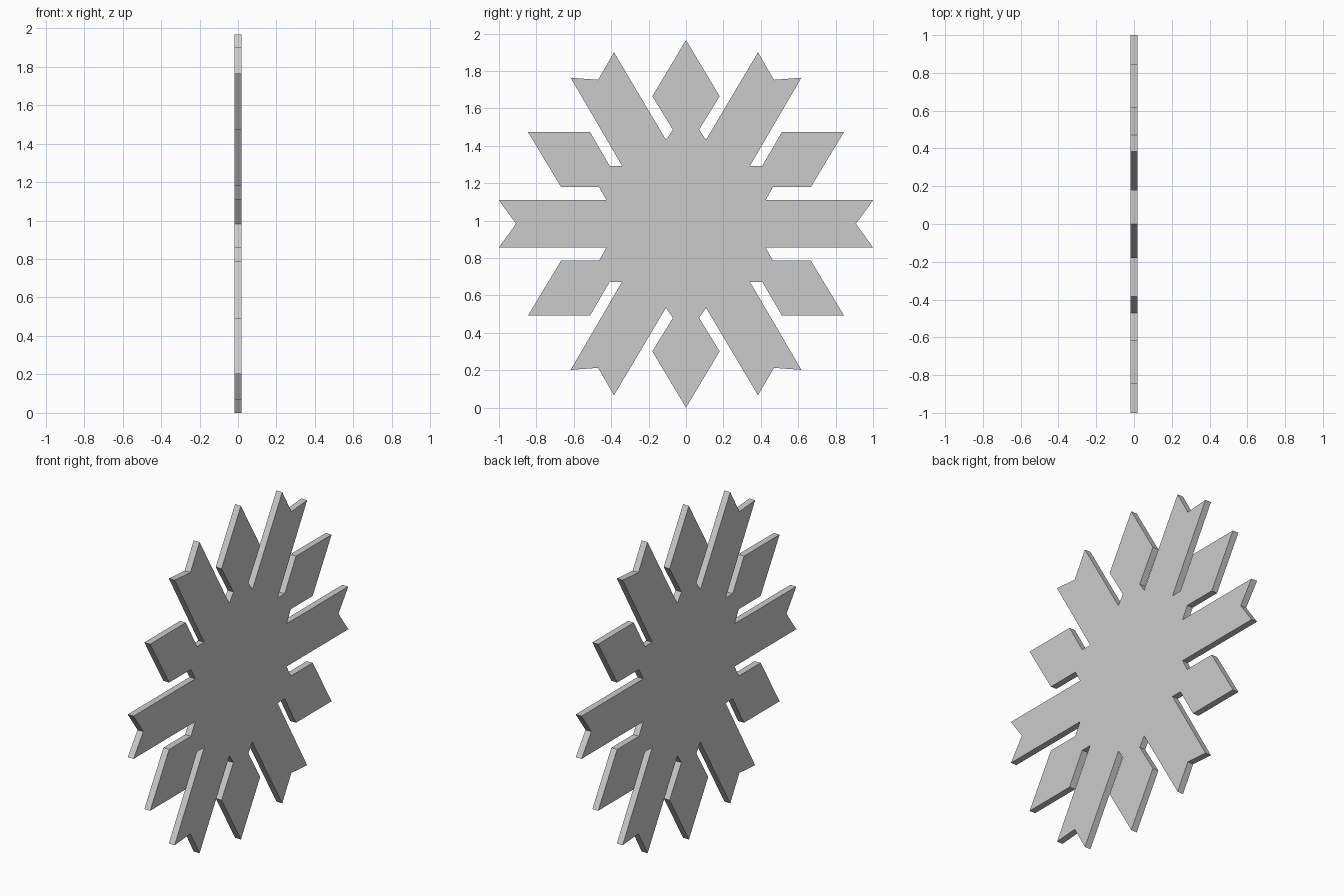
import bpy, bmesh

if "Cube" in bpy.data.objects:
    bpy.data.objects.remove(bpy.data.objects["Cube"])

CENTRE_Z = 0.983
HALF_THICK = 0.019

# Outline of one quarter (y, z from centre): side arm, leaf, slanted arm, top leaf
quarter = [
    (0.909, 0.0), (1.0, 0.126), (0.425, 0.126),
    (0.465, 0.197), (0.668, 0.197), (0.845, 0.491), (0.513, 0.491), (0.408, 0.31),
    (0.342, 0.31), (0.617, 0.781), (0.47, 0.77), (0.385, 0.917), (0.107, 0.449),
    (0.07, 0.503), (0.18, 0.682), (0.0, 0.983),
]

# Mirror the quarter across both axes, dropping the shared points
half = quarter + [(-y, z) for y, z in reversed(quarter[:-1])]
outline = half + [(y, -z) for y, z in reversed(half[1:-1])]

# Flat snowflake plate
bm = bmesh.new()
face = bm.faces.new([bm.verts.new((-HALF_THICK, y, z)) for y, z in outline])
extruded = bmesh.ops.extrude_face_region(bm, geom=[face])["geom"]
bmesh.ops.translate(bm, vec=(2 * HALF_THICK, 0, 0),
                    verts=[g for g in extruded if isinstance(g, bmesh.types.BMVert)])
# keep exactly one cap per side
if sum(len(f.verts) == len(outline) for f in bm.faces) < 2:
    bm.faces.new([v for v in bm.verts if v.co.x < 0])
bmesh.ops.recalc_face_normals(bm, faces=bm.faces)

mesh = bpy.data.meshes.new("snowflake")
bm.to_mesh(mesh)
bm.free()
snowflake = bpy.data.objects.new("snowflake", mesh)
snowflake.location.z = CENTRE_Z
bpy.context.collection.objects.link(snowflake)
